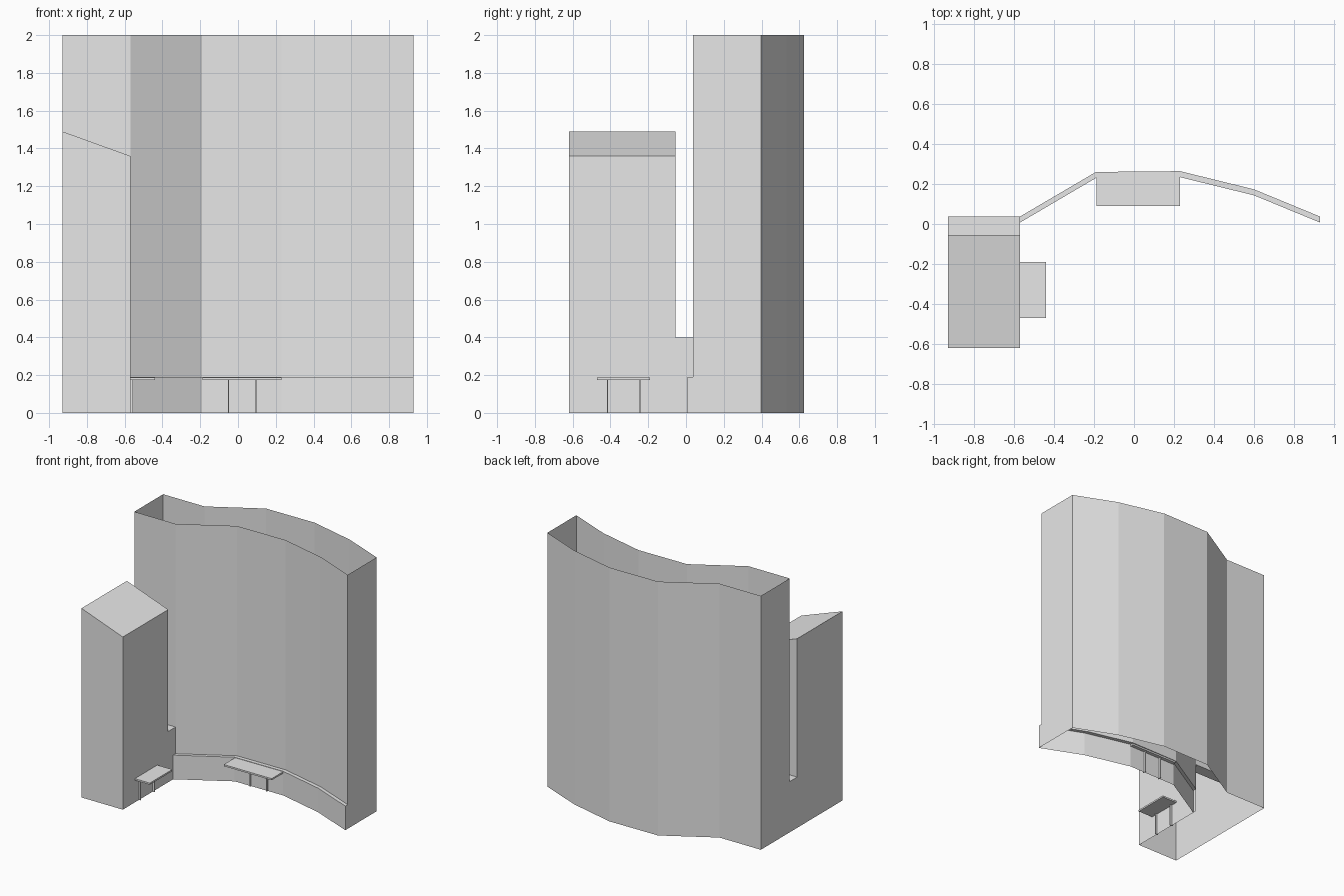
import bpy, bmesh

cube = bpy.data.objects.get("Cube")
if cube:
    bpy.data.objects.remove(cube, do_unlink=True)

grey = bpy.data.materials.new("plain_grey")
grey.use_nodes = True
grey.diffuse_color = (0.8, 0.8, 0.8, 1)
grey.node_tree.nodes["Principled BSDF"].inputs["Base Color"].default_value = (0.8, 0.8, 0.8, 1)


def build(name, quads):
    """Flat-shaded object from a list of quads, welded where they touch."""
    bm = bmesh.new()
    for quad in quads:
        bm.faces.new([bm.verts.new(p) for p in quad])
    bmesh.ops.remove_doubles(bm, verts=bm.verts, dist=0.0005)
    mesh = bpy.data.meshes.new(name)
    bm.to_mesh(mesh)
    bm.free()
    mesh.materials.append(grey)
    obj = bpy.data.objects.new(name, mesh)
    bpy.context.collection.objects.link(obj)
    return obj


def wall(path, low, high):
    """Vertical quads along a plan path; high is a height or a function of x."""
    top = high if callable(high) else lambda x: high
    return [[(*a, low), (*b, low), (*b, top(b[0])), (*a, top(a[0]))]
            for a, b in zip(path, path[1:])]


def strip(front, back, z):
    """Level quads between two plan paths."""
    return [[(*f0, z), (*f1, z), (*b1, z), (*b0, z)]
            for f0, f1, b0, b1 in zip(front, front[1:], back, back[1:])]


def box(name, x0, x1, y0, y1, z0, z1):
    ring = [(x0, y0), (x1, y0), (x1, y1), (x0, y1), (x0, y0)]
    cap = strip(ring[:2], [ring[3], ring[2]], z1)
    base = [[(x, y, z0) for x, y, z in reversed(cap[0])]]
    return build(name, wall(ring, z0, z1) + cap + base)


def shift(path, dy):
    return [(x, y + dy) for x, y in path]


# Plan dimensions
LEFT, INNER, RIGHT = -0.93, -0.57, 0.93
FRONT_Y, SLOT_Y, TOWER_Y, DEPTH = -0.62, -0.055, 0.037, 0.36
LINK_Z, LEDGE_Z, TOP_Z = 0.4, 0.19, 2.0
curve = [(INNER, TOWER_Y), (-0.19, 0.26), (0.23, 0.264), (0.6, 0.173), (RIGHT, TOWER_Y)]
corner = (LEFT, TOWER_Y)
plinth = shift(curve, -0.03)

# Tall curved tower, open at top and bottom
back = shift([corner] + curve, DEPTH)[::-1]
build("tower_shell",
      wall([curve[-1]] + back + [corner], 0, TOP_Z)
      + wall([corner, curve[0]], LINK_Z, TOP_Z)
      + wall(curve, LEDGE_Z, TOP_Z))

# Low plinth with a narrow ledge along the curved front
build("plinth", wall(plinth + [curve[-1]], 0, LEDGE_Z) + strip(plinth, curve, LEDGE_Z))


# Side block with a sloping roof
def roof(x):
    return 1.49 - 0.13 * (x - LEFT) / (INNER - LEFT)


outline = [(LEFT, SLOT_Y), (LEFT, FRONT_Y), (INNER, FRONT_Y), (INNER, SLOT_Y)]
slope = [[(x, y, roof(x)) for x, y in outline[1:] + outline[:1]]]
build("side_block", wall(outline, 0, roof)
      + wall([outline[-1], outline[0]], LINK_Z, roof) + slope)

# Low link joining the block to the tower
build("link", wall([corner, outline[0]], 0, LINK_Z)
      + wall([outline[-1], curve[0]], 0, LINK_Z)
      + strip([outline[0], outline[-1]], [corner, curve[0]], LINK_Z))

# Benches fixed to the plinth and to the side block
SEAT_Z = 0.174
box("front_bench_seat", -0.187, 0.23, 0.09, 0.26, SEAT_Z, 0.187)
for side, x in (("left", 0.095), ("right", -0.05)):
    box("front_bench_leg_" + side, x - 0.003, x + 0.003, 0.22, 0.25, 0, SEAT_Z)

box("side_bench_seat", INNER, -0.44, -0.47, -0.19, SEAT_Z, 0.187)
for end, y in (("front", -0.415), ("back", -0.245)):
    box("side_bench_leg_" + end, INNER - 0.01, INNER + 0.015, y - 0.003, y + 0.003, 0, SEAT_Z)
